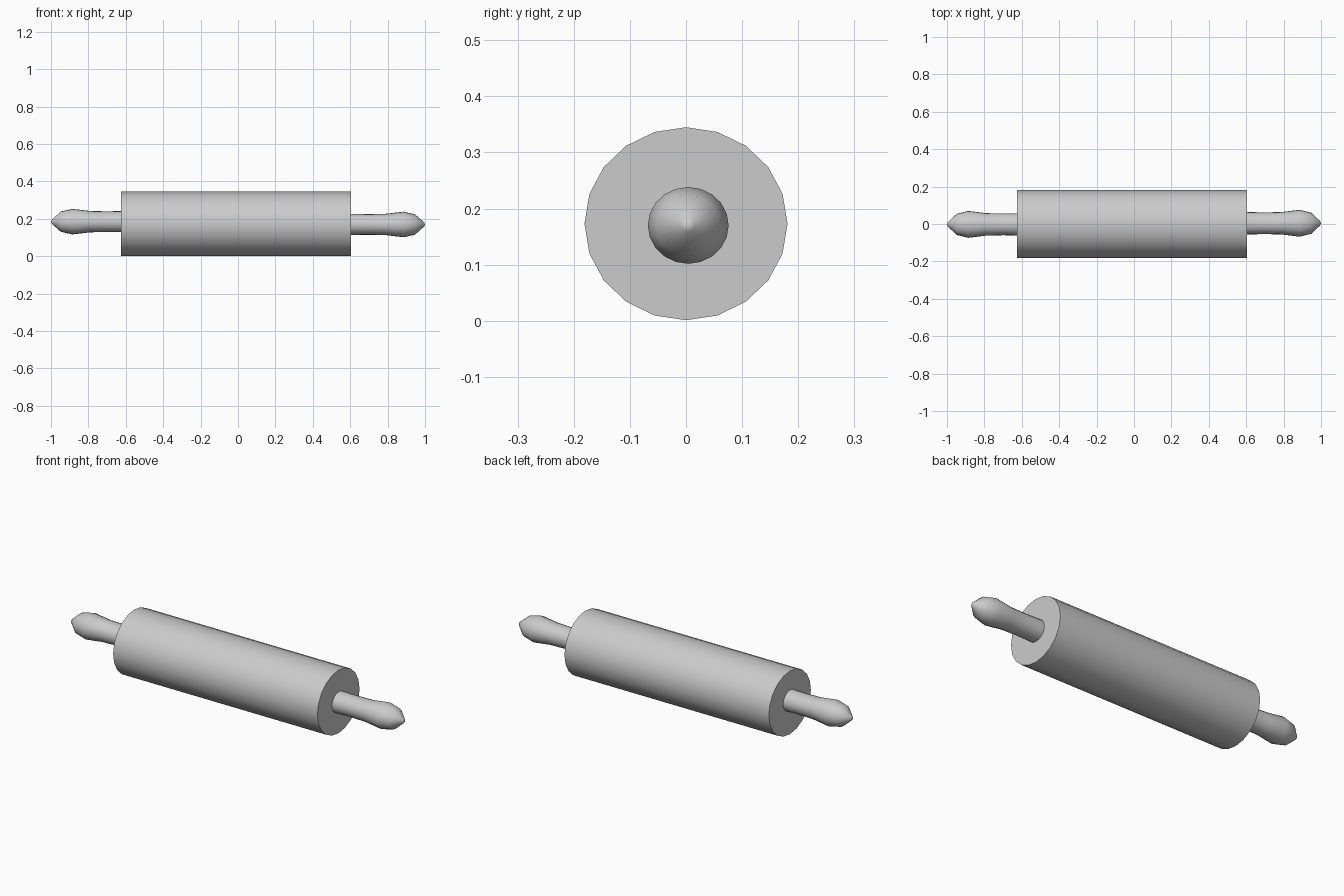
import bpy, bmesh, math

if "Cube" in bpy.data.objects:
    bpy.data.objects.remove(bpy.data.objects["Cube"])

SIDES = 20
FLATTEN = 0.95  # the pin is slightly flattened in z


def lathe_x(name, profile, cy, cz, direction=1):
    """Revolve (x, radius) points around the x axis; ends are capped or pointed."""
    bm = bmesh.new()
    rings = []
    for x, r in profile:
        if r == 0:
            rings.append([bm.verts.new((direction * x, cy, cz))])
            continue
        angles = [2 * math.pi * i / SIDES for i in range(SIDES)]
        rings.append([bm.verts.new((direction * x, cy + r * math.cos(a),
                                    cz + r * FLATTEN * math.sin(a))) for a in angles])
    for a, b in zip(rings, rings[1:]):
        for i in range(SIDES):
            j = (i + 1) % SIDES
            if len(b) == 1:
                bm.faces.new((a[i], a[j], b[0]))
            else:
                bm.faces.new((a[i], a[j], b[j], b[i]))
    for ring in (rings[0], rings[-1]):
        if len(ring) > 1:
            bm.faces.new(ring)
    bmesh.ops.recalc_face_normals(bm, faces=bm.faces)
    mesh = bpy.data.meshes.new(name)
    bm.to_mesh(mesh)
    bm.free()
    obj = bpy.data.objects.new(name, mesh)
    bpy.context.collection.objects.link(obj)
    bpy.ops.object.select_all(action='DESELECT')
    obj.select_set(True)
    bpy.context.view_layer.objects.active = obj
    bpy.ops.object.shade_smooth_by_angle(angle=math.radians(50))
    return obj


# Main roller
lathe_x("roller", [(-0.625, 0.181), (0.605, 0.181)], 0, 0.173)

# Handles: narrow neck, swollen grip, pointed end; each sits slightly off centre
handle = [(0.60, 0.060), (0.70, 0.058), (0.79, 0.060), (0.885, 0.072),
          (0.947, 0.057), (0.995, 0.012), (1.0, 0)]
lathe_x("right_handle", handle, 0.004, 0.170)
lathe_x("left_handle", handle, -0.002, 0.185, -1)
